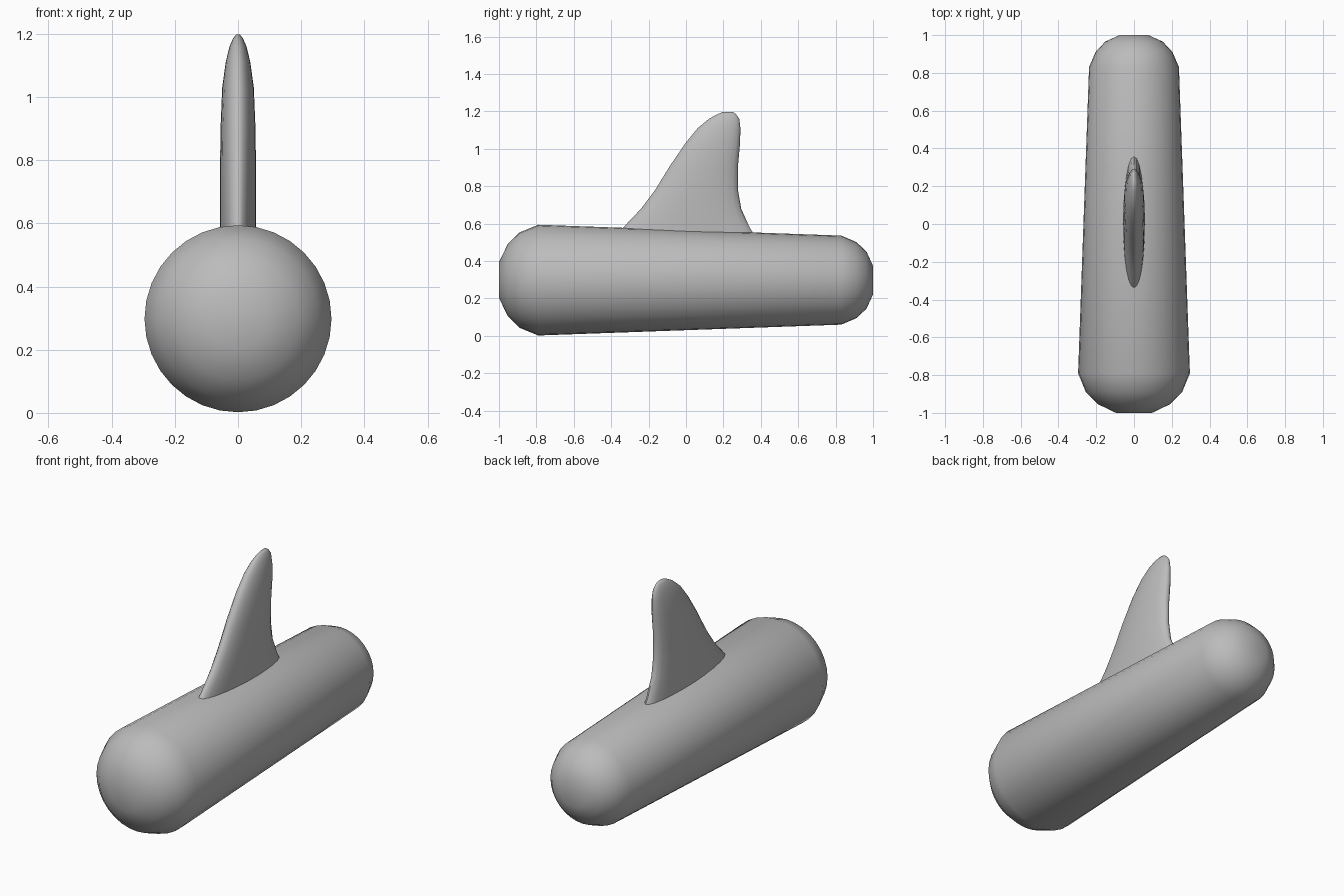
import bpy, math

cube = bpy.data.objects.get("Cube")
if cube:
    bpy.data.objects.remove(cube, do_unlink=True)

grey = bpy.data.materials.new("plain grey")
grey.use_nodes = True
grey.diffuse_color = (0.5, 0.5, 0.5, 1)
grey.node_tree.nodes["Principled BSDF"].inputs["Base Color"].default_value = (0.5, 0.5, 0.5, 1)


def loft(name, rings, angle):
    """Skin equal-length rings of points and cap both ends."""
    n = len(rings[0])
    verts = [p for ring in rings for p in ring]
    faces = [(r * n + i, r * n + (i + 1) % n, (r + 1) * n + (i + 1) % n, (r + 1) * n + i)
             for r in range(len(rings) - 1) for i in range(n)]
    faces.append(tuple(reversed(range(n))))
    faces.append(tuple(range(len(verts) - n, len(verts))))
    mesh = bpy.data.meshes.new(name)
    mesh.from_pydata(verts, [], faces)
    mesh.materials.append(grey)
    obj = bpy.data.objects.new(name, mesh)
    bpy.context.collection.objects.link(obj)
    bpy.ops.object.select_all(action='DESELECT')
    obj.select_set(True)
    bpy.context.view_layer.objects.active = obj
    bpy.ops.object.shade_smooth_by_angle(angle=math.radians(angle))
    return obj


def circle(n):
    return [(math.cos(math.tau * i / n), math.sin(math.tau * i / n)) for i in range(n)]


# Tapered body with rounded ends: (y, radius)
profile = [(-1, 0.095), (-0.953, 0.193), (-0.89, 0.255), (-0.79, 0.296),
           (0.83, 0.238), (0.91, 0.204), (0.965, 0.153), (1, 0.076)]
loft("body", [[(r * s, y, 0.298 + r * c) for c, s in circle(32)] for y, r in profile], 60)

# Swept dorsal fin: (height, leading edge, trailing edge, half thickness)
sections = [(0.5, -0.4, 0.39, 0.057), (0.58, -0.335, 0.34, 0.057), (0.68, -0.24, 0.295, 0.057),
            (0.78, -0.165, 0.278, 0.057), (0.91, -0.085, 0.278, 0.055),
            (1.03, -0.003, 0.289, 0.05), (1.11, 0.062, 0.291, 0.039),
            (1.16, 0.122, 0.285, 0.027), (1.185, 0.168, 0.267, 0.016), (1.198, 0.2, 0.25, 0.006)]
loft("dorsal_fin", [[(w * c, (a + b) / 2 + (b - a) / 2 * s, z) for c, s in circle(24)]
                    for z, a, b, w in sections], 60)
